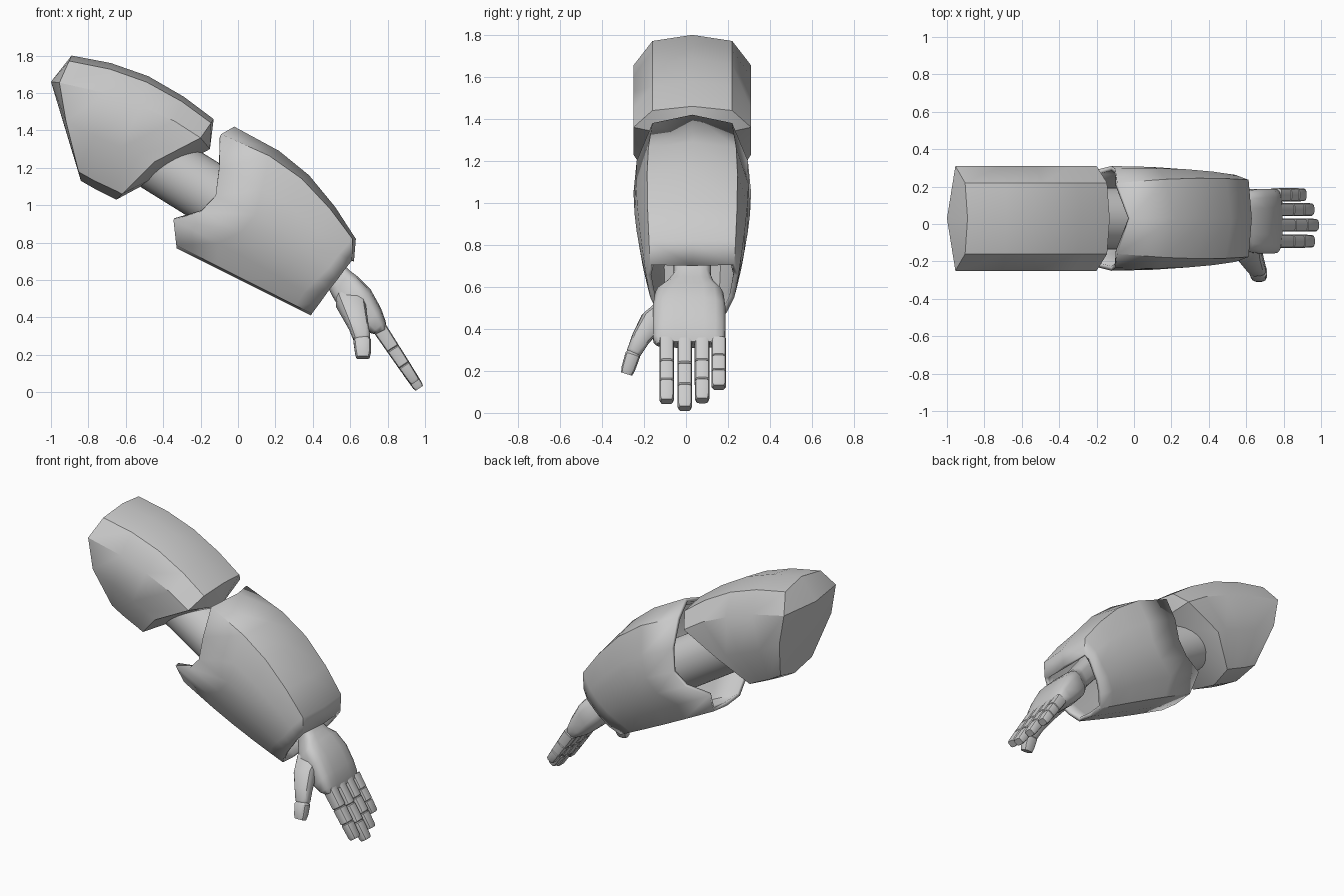
import bpy, bmesh, math
from mathutils import Vector as V

if "Cube" in bpy.data.objects:
    bpy.data.objects.remove(bpy.data.objects["Cube"])

CY = 0.03  # symmetry plane of the arm armour


def finish(name, bm, angle=35):
    bmesh.ops.recalc_face_normals(bm, faces=bm.faces)
    me = bpy.data.meshes.new(name)
    bm.to_mesh(me)
    bm.free()
    ob = bpy.data.objects.new(name, me)
    bpy.context.collection.objects.link(ob)
    bpy.ops.object.select_all(action='DESELECT')
    bpy.context.view_layer.objects.active = ob
    ob.select_set(True)
    bpy.ops.object.shade_smooth_by_angle(angle=math.radians(angle))
    return ob


def loft(name, rings, start=None, end=None, angle=35):
    """Skin closed rings; start / end are optional cap centre points."""
    bm = bmesh.new()
    rows = [[bm.verts.new(p) for p in r] for r in rings]
    n = len(rows[0])
    for a, b in zip(rows, rows[1:]):
        for i in range(n):
            bm.faces.new((a[i], a[(i + 1) % n], b[(i + 1) % n], b[i]))
    for row, c in ((rows[0], start), (rows[-1], end)):
        if c is not None:
            v = bm.verts.new(c)
            for i in range(n):
                bm.faces.new((row[i], row[(i + 1) % n], v))
    return finish(name, bm, angle)


def mirrored(half):
    """Half section of (x, z, y offset) -> full ring about the centre plane."""
    right = [V((x, CY + y, z)) for x, z, y in half]
    left = [V((x, CY - y, z)) for x, z, y in half[-2:0:-1]]
    return right + left


def oval(c, u, v, n=16, e=0.55):
    """Rounded-rectangle ring spanned by half vectors u and v."""
    pts = []
    for i in range(n):
        a = 2 * math.pi * (i + 0.5) / n
        ca, sa = math.cos(a), math.sin(a)
        pts.append(c + u * math.copysign(abs(ca) ** e, ca) + v * math.copysign(abs(sa) ** e, sa))
    return pts


def mix(a, b, t):
    return tuple(p + (q - p) * t for p, q in zip(a, b))


# Upper arm armour: top, upper side, lower side, bottom of each section
upper = [
    ((-.89, 1.80), (-.955, 1.655), (-.92, 1.45), (-.84, 1.13)),
    ((-.68, 1.76), (-.71, 1.60), (-.77, 1.37), (-.77, 1.09)),
    ((-.48, 1.69), (-.52, 1.53), (-.62, 1.31), (-.71, 1.06)),
    ((-.29, 1.58), (-.34, 1.45), (-.52, 1.27), (-.67, 1.04)),
    ((-.13, 1.46), (-.20, 1.36), (-.45, 1.23), (-.65, 1.03)),
]
rings = []
for t, s, s2, b in upper:
    rings.append(mirrored([t + (0,), mix(t, s, .2) + (.19,), s + (.28,), s2 + (.28,),
                           mix(b, s2, .15) + (.17,), b + (0,)]))
loft("upper_arm_armour", rings, (-1.0, CY, 1.66), (-.15, CY, 1.30))

# Inner arm tube through the elbow
a, b = V((-.55, CY, 1.31)), V((.15, CY, .875))
bpy.ops.mesh.primitive_cylinder_add(vertices=32, radius=.165, depth=(b - a).length, location=(a + b) / 2,
                                    rotation=(b - a).to_track_quat('Z', 'Y').to_euler())
bpy.context.object.name = "elbow_tube"
bpy.ops.object.shade_smooth_by_angle(angle=math.radians(35))

# Forearm armour: blend from notched elbow section to wrist section
elbow = [(-.02, 1.42, 0), (-.09, 1.38, .19), (-.10, 1.20, .265), (-.12, 1.05, .28),
         (-.20, .965, .26), (-.345, .92, .21), (-.33, .785, .14), (-.33, .77, 0)]
wrist = [(.62, .70, 0), (.61, .705, .20), (.57, .655, .22), (.53, .60, .21),
         (.49, .55, .20), (.44, .48, .165), (.395, .42, .11), (.39, .41, 0)]
lift = [1, 1, .6, .4, .2, .1, 0, 0]
tops = [(0, -.02, 1.42), (.3, .22, 1.29), (.5, .38, 1.16), (.7, .52, .99), (.88, .63, .82), (1, .62, .70)]
rings = []
for t, tx, tz in tops:
    base = mix(elbow[0], wrist[0], t)
    half = []
    for p, q, w in zip(elbow, wrist, lift):
        x, z, y = mix(p, q, t)
        bulge = .02 * math.sin(math.pi * t) if y > .01 else 0
        half.append((x + (tx - base[0]) * w, z + (tz - base[1]) * w, y + bulge))
    rings.append(mirrored(half))
forearm = loft("forearm_armour", rings, angle=40)
shell = forearm.modifiers.new("thickness", 'SOLIDIFY')
shell.thickness = .025
shell.offset = -1

# Palm and wrist: back-of-hand point, palm point, half width, centre y
palm = [((.40, .90), (.30, .77), .09, .03), ((.56, .69), (.475, .57), .09, .03),
        ((.60, .65), (.505, .51), .12, .02), ((.64, .62), (.535, .46), .165, .015),
        ((.71, .55), (.60, .39), .175, .015), ((.765, .45), (.66, .34), .175, .015),
        ((.79, .38), (.71, .315), .172, .015), ((.795, .34), (.735, .31), .155, .015)]
rings = []
for (tx, tz), (bx, bz), hw, cy in palm:
    top, bot = V((tx, cy, tz)), V((bx, cy, bz))
    rings.append(oval((top + bot) / 2, V((0, hw, 0)), (top - bot) / 2))
loft("palm", rings, sum(rings[0], V()) / 16, sum(rings[-1], V()) / 16, 45)

# Fingers: three segments pinched at the joints
d = V((.215, 0, -.325)).normalized()
n = V((-d.z, 0, d.x))
steps = [(0, 1), (.36, 1), (.375, .84), (.39, 1), (.67, 1), (.685, .84), (.70, 1), (.96, .95), (1, .78)]
for name, y, length in (("index", -.092, .345), ("middle", -.006, .385), ("ring", .077, .34), ("little", .156, .265)):
    c0 = V((.757, y, .342))
    rings = [oval(c0 + d * length * t, V((0, .036 * s, 0)), n * (.040 - .010 * t) * s, 12, .5) for t, s in steps]
    loft(name + "_finger", rings, c0, c0 + d * length)

# Thumb: position, half width along x, half depth
thumb = [((.60, -.08, .49), .080, .070), ((.62, -.165, .43), .068, .060), ((.645, -.215, .355), .054, .045),
         ((.662, -.247, .29), .046, .036), ((.662, -.25, .283), .040, .032), ((.664, -.254, .275), .048, .037),
         ((.668, -.275, .21), .043, .034), ((.668, -.283, .185), .036, .028)]
rings = []
for i, (c, hx, hd) in enumerate(thumb):
    e0, e1 = V(thumb[max(i - 1, 0)][0]), V(thumb[min(i + 1, len(thumb) - 1)][0])
    td = (e1 - e0).normalized()
    u = (V((1, 0, 0)) - td * td.x).normalized()
    rings.append(oval(V(c), u * hx, td.cross(u) * hd, 12, .65))
loft("thumb", rings, V(thumb[0][0]), V(thumb[-1][0]))
